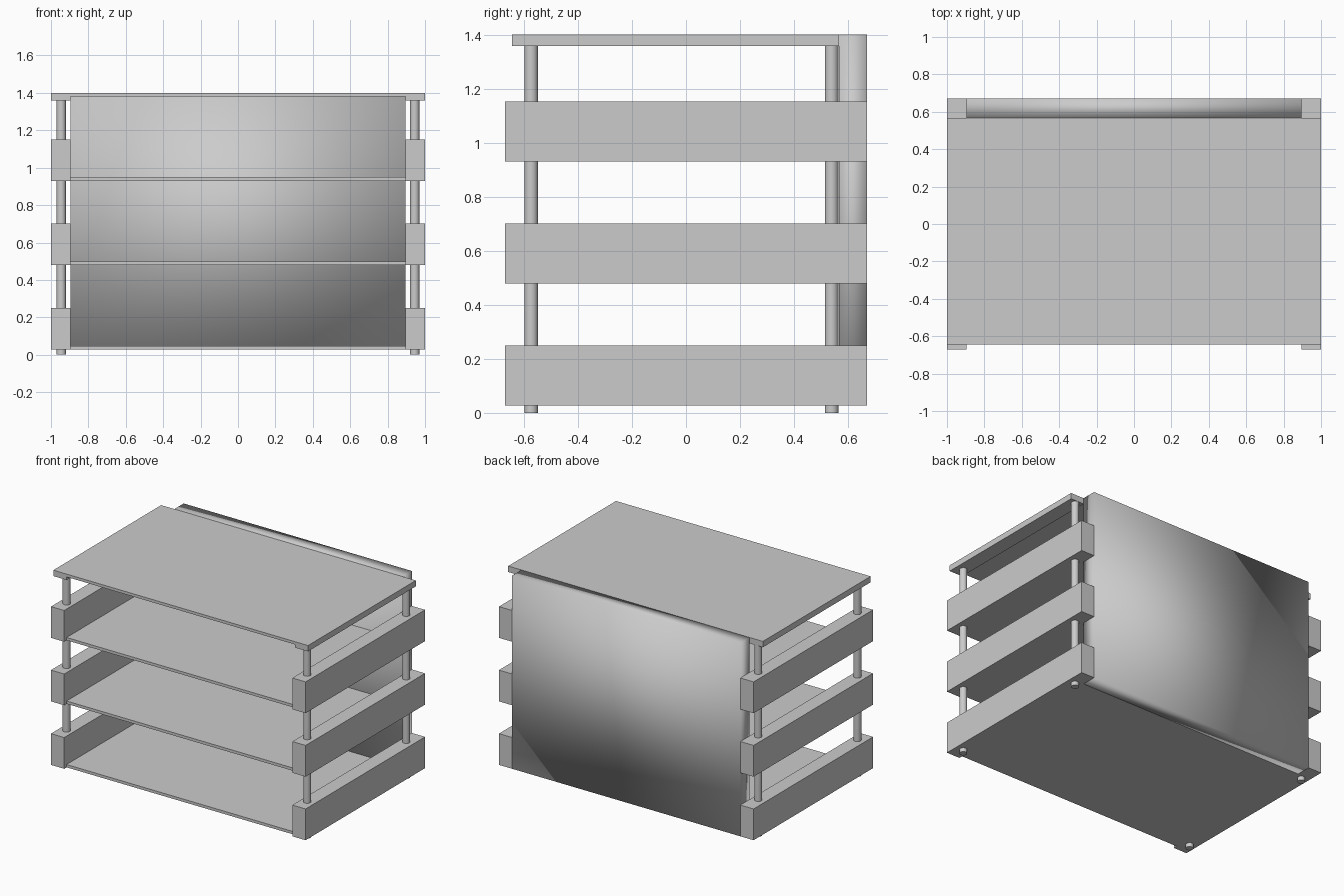
import bpy, bmesh

if "Cube" in bpy.data.objects:
    bpy.data.objects.remove(bpy.data.objects["Cube"])

INNER = 0.896            # inner face of the side parts
FRONT, BACK = -0.643, 0.566   # shelf depth range


def box(name, lo, hi, smooth=False):
    bm = bmesh.new()
    bmesh.ops.create_cube(bm, size=1)
    for v in bm.verts:
        v.co = [l + (c + 0.5) * (h - l) for c, l, h in zip(v.co, lo, hi)]
    for f in bm.faces:
        f.smooth = smooth
    mesh = bpy.data.meshes.new(name)
    bm.to_mesh(mesh)
    bm.free()
    obj = bpy.data.objects.new(name, mesh)
    bpy.context.collection.objects.link(obj)
    return obj


def mirrored_box(name, lo, hi):
    obj = box(name, lo, hi)
    obj.modifiers.new("Mirror", 'MIRROR').use_axis[0] = True
    return obj


# Three tiers: a thin shelf between two deep side rails
for i, z in enumerate((0.028, 0.479, 0.93)):
    box(f"shelf_{i + 1}", (-INNER, FRONT, z), (INNER, BACK, z + 0.02))
    mirrored_box(f"side_rails_{i + 1}", (INNER, -0.67, z), (1, 0.67, z + 0.222))

# Top: thin panel with thicker edge strips at both sides
box("top_panel", (-INNER, FRONT, 1.38), (INNER, BACK, 1.4))
mirrored_box("top_side_strips", (INNER, FRONT, 1.358), (1, BACK, 1.4))

# Back block, softly shaded
box("back_panel", (-INNER, BACK, 0.028), (INNER, 0.67, 1.4), smooth=True)

# Four round posts
for side, x in (("left", -0.945), ("right", 0.945)):
    for end, y in (("front", -0.573), ("back", 0.539)):
        bpy.ops.mesh.primitive_cylinder_add(vertices=32, radius=0.025, depth=1.365,
                                            location=(x, y, 0.6825))
        post = bpy.context.object
        post.name = f"{end}_{side}_post"
        bpy.ops.object.shade_smooth_by_angle()
